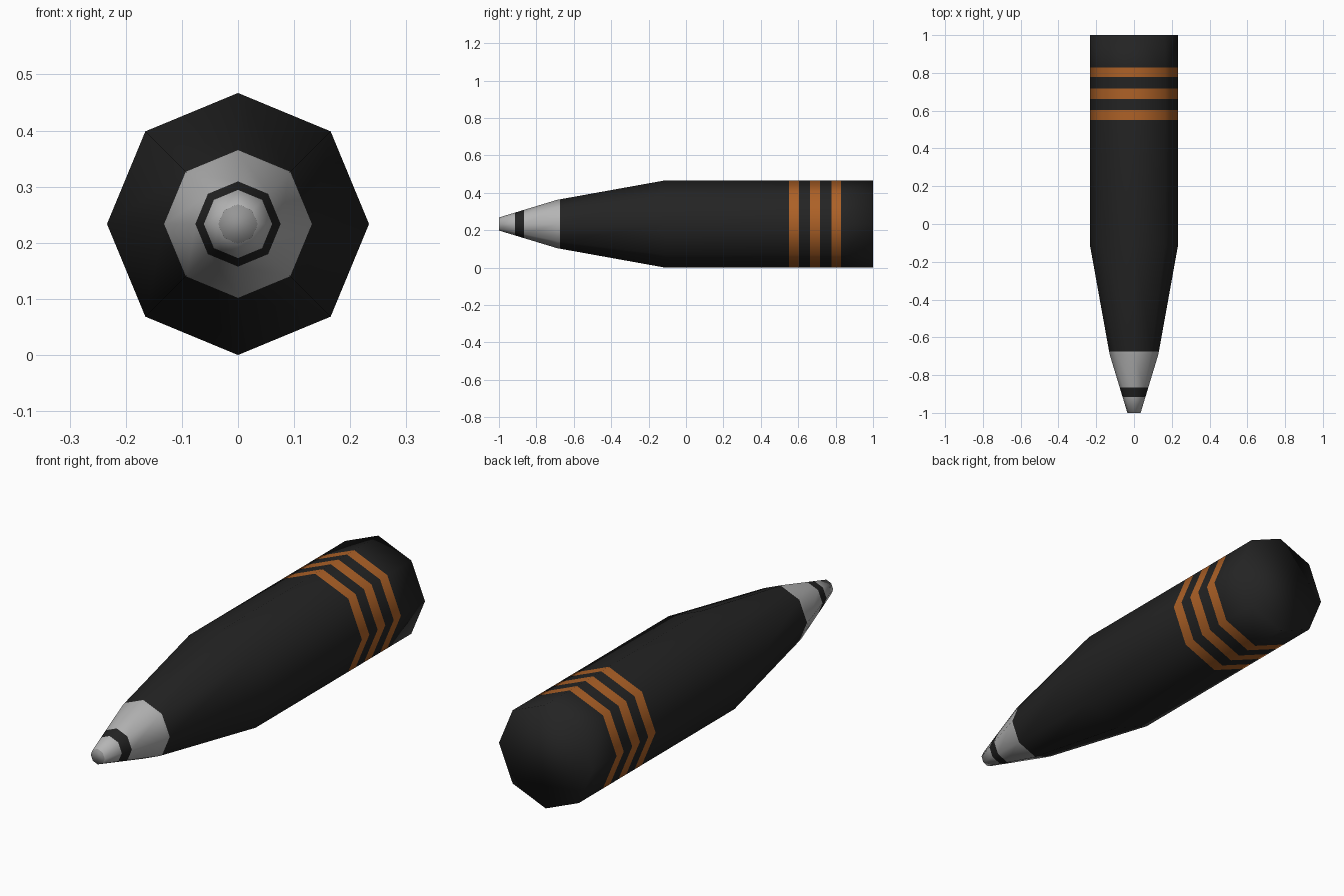
import bpy, bmesh, math

if "Cube" in bpy.data.objects:
    bpy.data.objects.remove(bpy.data.objects["Cube"])

def material(name, rgb):
    m = bpy.data.materials.new(name)
    m.diffuse_color = (*rgb, 1.0)
    m.use_nodes = True
    m.node_tree.nodes["Principled BSDF"].inputs["Base Color"].default_value = m.diffuse_color
    return m

mats = [material("shell_black", (0.017, 0.017, 0.017)),
        material("nose_silver", (0.46, 0.46, 0.46)),
        material("band_orange", (0.42, 0.12, 0.02)),
        material("tip_grey", (0.30, 0.30, 0.30))]
BLACK, SILVER, ORANGE, TIP = range(4)

SIDES, CENTRE_Z = 8, 0.2335

# main outline: (y, radius)
outline = [(-1.0, 0.035), (-0.69, 0.129), (-0.11, 0.2335), (1.0, 0.2335)]

def radius_at(y):
    for (y0, r0), (y1, r1) in zip(outline, outline[1:]):
        if y <= y1:
            return r0 + (r1 - r0) * (y - y0) / (y1 - y0)
    return outline[-1][1]

# painted zones: (start y, end y, colour)
zones = [(-1.0, -0.915, SILVER), (-0.865, -0.675, SILVER),
         (0.55, 0.603, ORANGE), (0.662, 0.717, ORANGE), (0.777, 0.828, ORANGE)]

stations = sorted({p[0] for p in outline} | {v for z in zones for v in z[:2]})

# shell body: octagonal rings joined into one skin
bm = bmesh.new()
rings = []
for y in stations:
    r = radius_at(y)
    rings.append([bm.verts.new((r * math.cos(math.tau * i / SIDES), y,
                                CENTRE_Z + r * math.sin(math.tau * i / SIDES)))
                  for i in range(SIDES)])
for k, (a, b) in enumerate(zip(rings, rings[1:])):
    mid = (stations[k] + stations[k + 1]) / 2
    colour = next((c for s, e, c in zones if s < mid < e), BLACK)
    for i in range(SIDES):
        j = (i + 1) % SIDES
        bm.faces.new((a[i], a[j], b[j], b[i])).material_index = colour

# nose cap and base
bm.faces.new(rings[0]).material_index = TIP
bm.faces.new(rings[-1]).material_index = BLACK
bmesh.ops.recalc_face_normals(bm, faces=bm.faces)
for f in bm.faces:
    f.smooth = True

mesh = bpy.data.meshes.new("shell_body")
bm.to_mesh(mesh)
bm.free()
for m in mats:
    mesh.materials.append(m)
shell = bpy.data.objects.new("shell_body", mesh)
bpy.context.collection.objects.link(shell)
